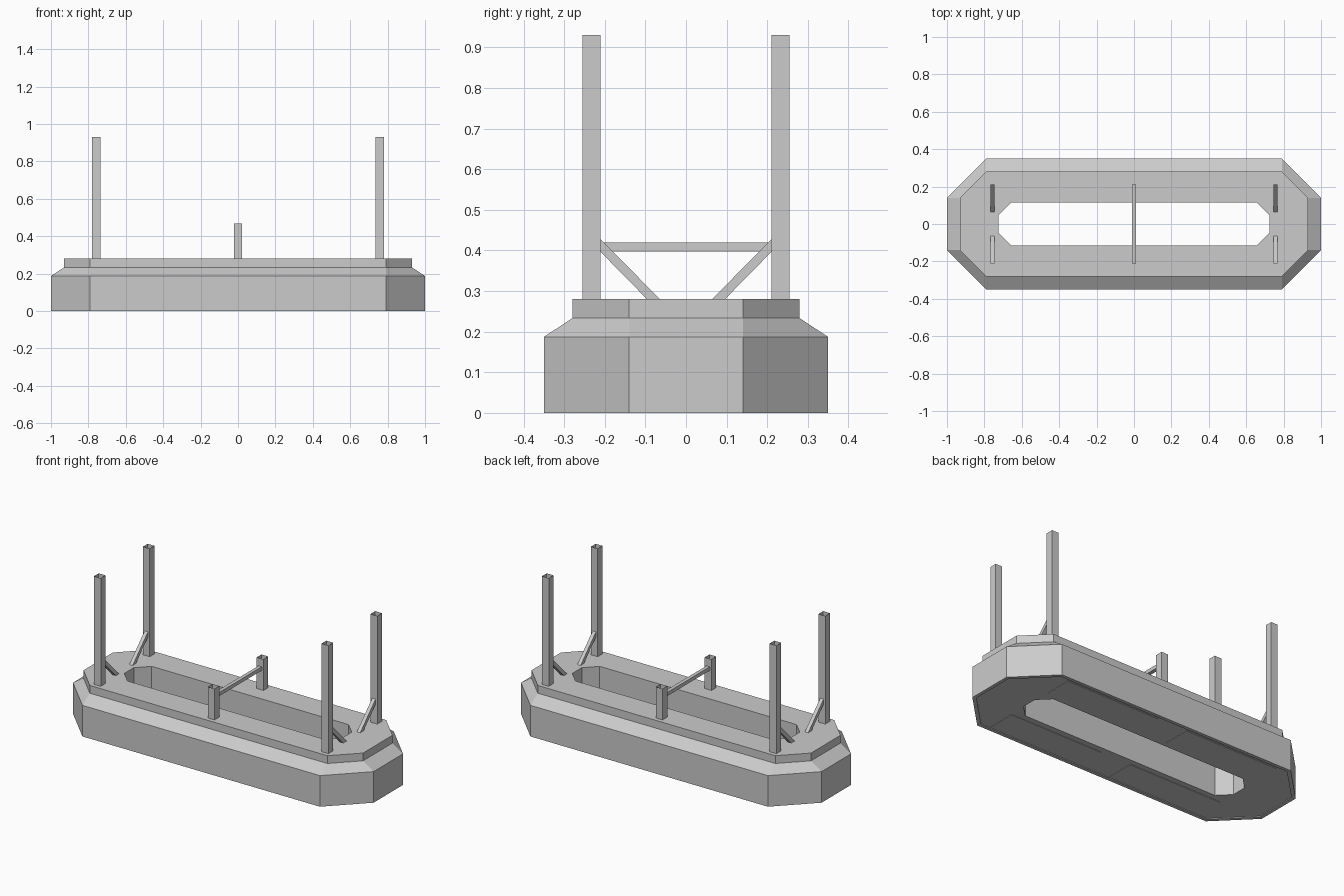
import bpy, bmesh

if "Cube" in bpy.data.objects:
    bpy.data.objects.remove(bpy.data.objects["Cube"])


def bridge(name, loops, closed=False):
    """Skin a chain of equal-length point loops with quads; open ends stay open."""
    bm = bmesh.new()
    rings = [[bm.verts.new(p) for p in loop] for loop in loops]
    pairs = list(zip(rings, rings[1:]))
    if closed:
        pairs.append((rings[-1], rings[0]))
    for a, b in pairs:
        n = len(a)
        for i in range(n):
            j = (i + 1) % n
            bm.faces.new((a[i], a[j], b[j], b[i]))
    bmesh.ops.recalc_face_normals(bm, faces=bm.faces)
    mesh = bpy.data.meshes.new(name)
    bm.to_mesh(mesh)
    bm.free()
    obj = bpy.data.objects.new(name, mesh)
    bpy.context.collection.objects.link(obj)
    return obj


def octagon(x, y, c, z):
    """Rectangle with corners cut by c, counter-clockwise."""
    return [(x, -y + c, z), (x, y - c, z), (x - c, y, z), (-x + c, y, z),
            (-x, y - c, z), (-x, -y + c, z), (-x + c, -y, z), (x - c, -y, z)]


def square(x, y, r, z):
    return [(x - r, y - r, z), (x + r, y - r, z), (x + r, y + r, z), (x - r, y + r, z)]


# Base ring: outer wall, sloped shoulder, deck, central opening, shallow underside recess
bridge("base_ring", [
    octagon(1.0, 0.35, 0.21, 0.0),
    octagon(1.0, 0.35, 0.21, 0.187),
    octagon(0.93, 0.28, 0.14, 0.233),
    octagon(0.93, 0.28, 0.14, 0.28),
    octagon(0.725, 0.115, 0.07, 0.28),
    octagon(0.725, 0.115, 0.07, 0.005),
    octagon(0.98, 0.33, 0.20, 0.005),
    octagon(0.98, 0.33, 0.20, 0.0),
], closed=True)

POST_X, POST_Y, POST_R, DECK = 0.757, 0.2325, 0.0225, 0.28
BAR = 0.011

for sy, side in ((-1, "front"), (1, "back")):
    # Short middle post, an open square tube
    bridge(f"middle_post_{side}", [square(0, sy * POST_Y, POST_R, DECK),
                                   square(0, sy * POST_Y, POST_R, 0.467)])
    for sx, end in ((-1, "left"), (1, "right")):
        x = sx * POST_X
        # Tall corner post, an open square tube
        bridge(f"corner_post_{side}_{end}", [square(x, sy * POST_Y, POST_R, DECK),
                                             square(x, sy * POST_Y, POST_R, 0.93)])
        # Diagonal brace from deck to post
        bridge(f"brace_{side}_{end}", [
            [(x - BAR, sy * 0.064, DECK), (x + BAR, sy * 0.064, DECK),
             (x + BAR, sy * 0.096, DECK), (x - BAR, sy * 0.096, DECK)],
            [(x - BAR, sy * 0.21, 0.427), (x + BAR, sy * 0.21, 0.427),
             (x + BAR, sy * 0.21, 0.396), (x - BAR, sy * 0.21, 0.396)]])
        # Underside panel, slightly raised in the recess
        xs = sorted((sx * 0.10, sx * 0.72))
        ys = sorted((sy * 0.15, sy * 0.315))
        rect = [(xs[0], ys[0]), (xs[1], ys[0]), (xs[1], ys[1]), (xs[0], ys[1])]
        panel = bridge(f"underside_panel_{side}_{end}",
                       [[(a, b, z) for a, b in rect] for z in (0.002, 0.006)])
        bm = bmesh.new()
        bm.from_mesh(panel.data)
        bmesh.ops.holes_fill(bm, edges=bm.edges, sides=4)
        bmesh.ops.recalc_face_normals(bm, faces=bm.faces)
        bm.to_mesh(panel.data)
        bm.free()

# Crossbar between the middle posts
bridge("middle_crossbar", [
    [(-BAR, y, 0.397), (BAR, y, 0.397), (BAR, y, 0.419), (-BAR, y, 0.419)]
    for y in (-0.21, 0.21)])
